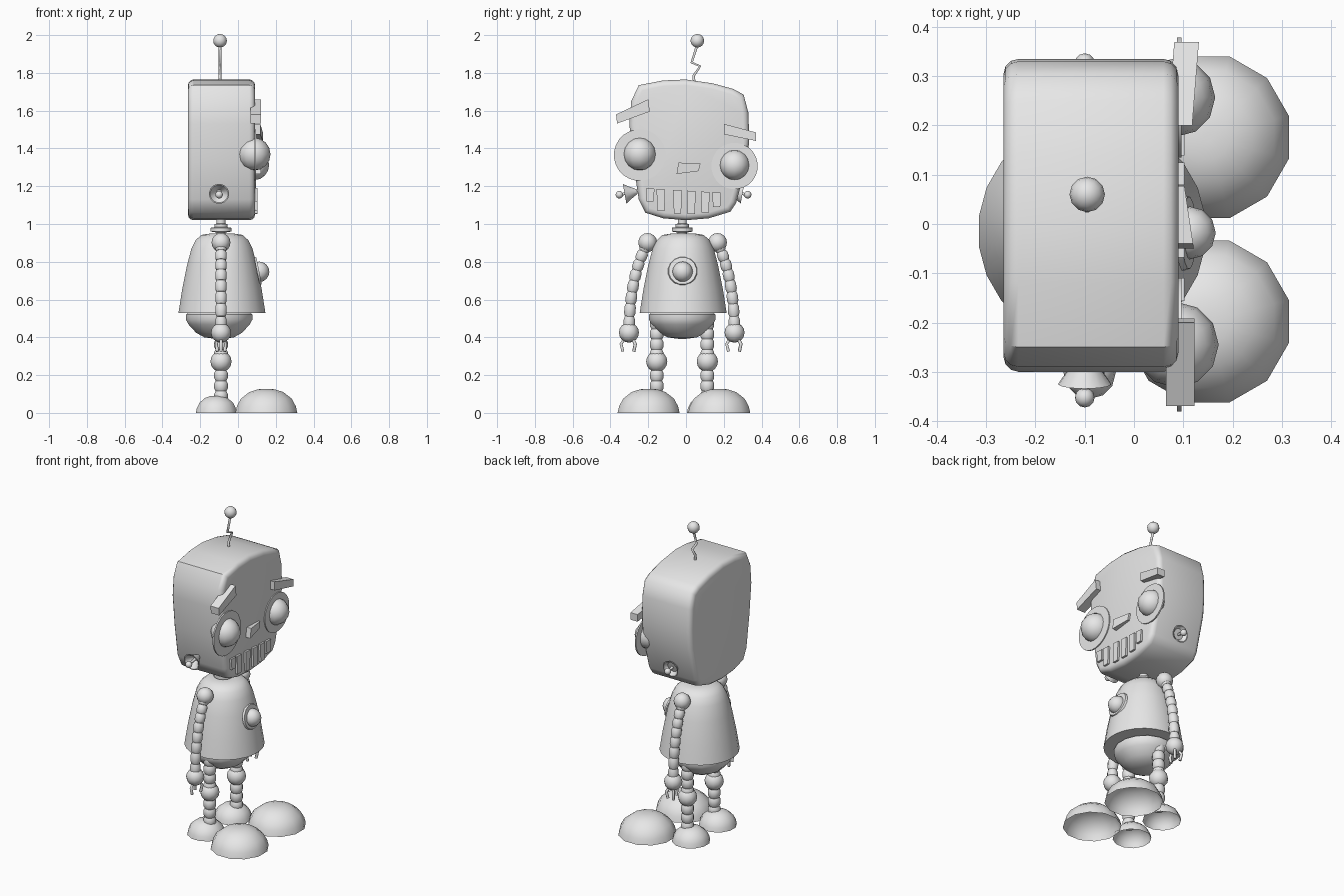
import bpy, bmesh, math
from mathutils import Vector

if "Cube" in bpy.data.objects:
    bpy.data.objects.remove(bpy.data.objects["Cube"])

GREY = (0.8, 0.8, 0.8, 1)
metal = bpy.data.materials.new("plain_grey")
metal.use_nodes = True
metal.diffuse_color = GREY
metal.node_tree.nodes["Principled BSDF"].inputs["Base Color"].default_value = GREY

CX, CY = -0.09, -0.015     # robot's standing axis; it looks along +x


def finish(bm, name, angle=40):
    bmesh.ops.recalc_face_normals(bm, faces=bm.faces)
    mesh = bpy.data.meshes.new(name)
    bm.to_mesh(mesh)
    bm.free()
    mesh.materials.append(metal)
    ob = bpy.data.objects.new(name, mesh)
    bpy.context.collection.objects.link(ob)
    bpy.ops.object.select_all(action="DESELECT")
    ob.select_set(True)
    bpy.context.view_layer.objects.active = ob
    bpy.ops.object.shade_smooth_by_angle(angle=math.radians(angle))
    return ob


def ball(name, loc, r, seg=12):
    bm = bmesh.new()
    bmesh.ops.create_uvsphere(bm, u_segments=seg, v_segments=8, radius=r)
    bmesh.ops.translate(bm, vec=Vector(loc), verts=bm.verts)
    return finish(bm, name, 60)


def lathe(name, profile, loc, axis=(0, 0, 1), seg=24, cap=True, angle=40):
    """Turn (radius, height) points around an axis."""
    bm = bmesh.new()
    rings = [[bm.verts.new((r * math.cos(a), r * math.sin(a), h))
              for a in (math.tau * (i + 0.5) / seg for i in range(seg))]
             for r, h in profile]
    for low, high in zip(rings, rings[1:]):
        for i in range(seg):
            j = (i + 1) % seg
            bm.faces.new((low[i], low[j], high[j], high[i]))
    if cap:
        bm.faces.new(rings[0])
    bm.faces.new(rings[-1])
    turn = Vector((0, 0, 1)).rotation_difference(Vector(axis))
    for v in bm.verts:
        v.co = turn @ v.co + Vector(loc)
    return finish(bm, name, angle)


def prism(name, outline, x0, x1, bevel=0, segments=3, slant=0):
    """Extrude a (y, z) outline along x; slant tilts it over y."""
    bm = bmesh.new()
    mid = sum(y for y, z in outline) / len(outline)
    face = bm.faces.new([bm.verts.new((x0 + slant * (y - mid), y, z)) for y, z in outline])
    new = bmesh.ops.extrude_face_region(bm, geom=[face])["geom"]
    bmesh.ops.translate(bm, vec=(x1 - x0, 0, 0),
                        verts=[g for g in new if isinstance(g, bmesh.types.BMVert)])
    if bevel:
        rims = [e for e in bm.edges if abs(e.verts[0].co.x - e.verts[1].co.x) < 1e-4]
        bmesh.ops.bevel(bm, geom=rims, offset=bevel, segments=segments,
                        profile=0.5, affect="EDGES")
    return finish(bm, name, 45 if bevel else 20)


def tube(name, points, r):
    curve = bpy.data.curves.new(name, "CURVE")
    curve.dimensions = "3D"
    curve.bevel_depth, curve.bevel_resolution, curve.use_fill_caps = r, 1, True
    spline = curve.splines.new("POLY")
    spline.points.add(len(points) - 1)
    for p, co in zip(spline.points, points):
        p.co = (*co, 1)
    curve.materials.append(metal)
    ob = bpy.data.objects.new(name, curve)
    bpy.context.collection.objects.link(ob)


def beads(name, points, r):
    """Chain of bulging segments along a path."""
    for n, (a, b) in enumerate(zip(points, points[1:])):
        a, b = Vector(a), Vector(b)
        h = (b - a).length
        lathe(f"{name}_{n + 1}", [(r * 0.8, 0), (r, h * 0.25), (r, h * 0.75), (r * 0.8, h)],
              a, b - a, 12, angle=60)


def along(points, count):
    """Evenly spaced points on a quadratic arc."""
    a, b, c = map(Vector, points)
    return [a * (1 - t) ** 2 + b * 2 * t * (1 - t) + c * t * t
            for t in (i / count for i in range(count + 1))]


# Head
prism("head", [(-0.25, 1.735), (-0.12, 1.76), (0, 1.765), (0.14, 1.745), (0.25, 1.715),
               (0.305, 1.685), (0.33, 1.59), (0.335, 1.45), (0.325, 1.33), (0.265, 1.11),
               (0.235, 1.065), (0.12, 1.03), (0, 1.02), (-0.12, 1.03), (-0.215, 1.06),
               (-0.25, 1.13), (-0.28, 1.33), (-0.3, 1.53), (-0.29, 1.65)],
      -0.265, 0.09, 0.03)

# Eyes on round plates
for side, y, z, r, plate in (("right", -0.245, 1.37, 0.087, 0.137),
                             ("left", 0.257, 1.312, 0.08, 0.123)):
    ball(f"{side}_eye", (0.085, y, z), r)
    lathe(f"{side}_eye_plate", [(plate, 0), (plate, 0.009)], (0.087, y, z - 0.005), (1, 0, 0))

# Brows, nose and teeth
prism("right_brow", [(-0.37, 1.58), (-0.2, 1.66), (-0.192, 1.595), (-0.365, 1.532)], 0.065, 0.123)
prism("left_brow", [(0.2, 1.53), (0.37, 1.485), (0.37, 1.44), (0.2, 1.475)], 0.075, 0.125, slant=0.08)
prism("nose", [(-0.04, 1.325), (0.077, 1.32), (0.067, 1.28), (-0.05, 1.265)], 0.075, 0.112, slant=-0.15)
for n, (y, low) in enumerate([(-0.19, 1.12), (-0.133, 1.07), (-0.045, 1.055),
                              (0.028, 1.053), (0.102, 1.06), (0.162, 1.09)]):
    top = 1.178 - 0.06 * y
    prism(f"tooth_{n + 1}", [(y - 0.023, top), (y + 0.023, top - 0.003),
                             (y + 0.019, low), (y - 0.019, low)], 0.085, 0.103)

# Antenna
tube("antenna_wire", [(-0.095, y, z) for y, z in
                      [(0.045, 1.74), (0.04, 1.785), (0.075, 1.835), (0.03, 1.855), (0.06, 1.95)]], 0.008)
ball("antenna_ball", (-0.095, 0.06, 1.97), 0.036)

# Funnel ears, each with a stem and ball
for side, s in (("right", -1), ("left", 1)):
    base = Vector((-0.1, -0.013 + s * 0.245, 1.172))
    out = Vector((0, s, -0.18)).normalized()
    lathe(f"{side}_ear", [(0.012, 0), (0.035, 0.04), (0.054, 0.068), (0.048, 0.068), (0.014, 0.025)],
          base, out, 16)
    tube(f"{side}_ear_stem", [base, base + out * 0.09], 0.008)
    ball(f"{side}_ear_ball", base + out * 0.096, 0.02)

# Neck discs
lathe("neck", [(0.025, 0.93), (0.025, 0.955), (0.056, 0.96), (0.056, 0.98), (0.036, 0.983),
               (0.036, 1.0), (0.024, 1.002), (0.024, 1.03)], (CX, -0.02, 0), seg=16)

# Bell-shaped body and bowl hips
lathe("body", [(0.232, 0.53), (0.213, 0.65), (0.187, 0.78), (0.163, 0.87), (0.14, 0.915),
               (0.11, 0.942), (0.06, 0.95)], (-0.085, CY, 0))
lathe("hips", [(0.02, 0.392), (0.08, 0.4), (0.125, 0.425), (0.165, 0.468), (0.18, 0.495),
               (0.18, 0.52), (0.16, 0.535)], (-0.1, -0.02, 0), seg=16)

# Chest button
lathe("button_ring", [(0.078, 0), (0.074, 0.012)], (0.1, -0.018, 0.75), (1, 0, 0.2), 16)
ball("button", (0.112, -0.018, 0.747), 0.054)

# Arms
for side, s, shoulder, hand in (("right", -1, -0.203, -0.302), ("left", 1, 0.167, 0.257)):
    ball(f"{side}_shoulder", (CX, shoulder, 0.902), 0.05)
    beads(f"{side}_arm", along([(CX, shoulder, 0.9), (CX, hand - s * 0.005, 0.73),
                                (CX, hand, 0.44)], 8), 0.031)
    ball(f"{side}_hand", (CX, hand, 0.425), 0.053)
    for n, (dx, dy) in enumerate([(0, -1), (0.6, 0.8), (-0.6, 0.8)]):
        tube(f"{side}_finger_{n + 1}", [(CX + dx * a, hand + dy * a, z) for a, z in
                                        [(0.025, 0.39), (0.042, 0.365), (0.032, 0.325)]], 0.009)

# Legs with knees
for side, y in (("right", -0.155), ("left", 0.113)):
    beads(f"{side}_leg", [(CX, y, 0.06 + 0.055 * n) for n in range(9)], 0.037)
    ball(f"{side}_knee", (CX, y, 0.272), 0.056)

# Hollow domed feet: a large toe in front of a small heel
dome = [(1, 0), (0.95, 0.035), (0.82, 0.075), (0.55, 0.11), (0.27, 0.125), (0.05, 0.126)]
for side, toe_y, heel_y in (("right", -0.198, -0.155), ("left", 0.176, 0.113)):
    lathe(f"{side}_toe", [(r * 0.17, h) for r, h in dome], (0.15, toe_y, 0), seg=12, cap=False, angle=60)
    lathe(f"{side}_heel", [(r * 0.112, h * 0.72) for r, h in dome], (-0.115, heel_y, 0),
          seg=12, cap=False, angle=60)
